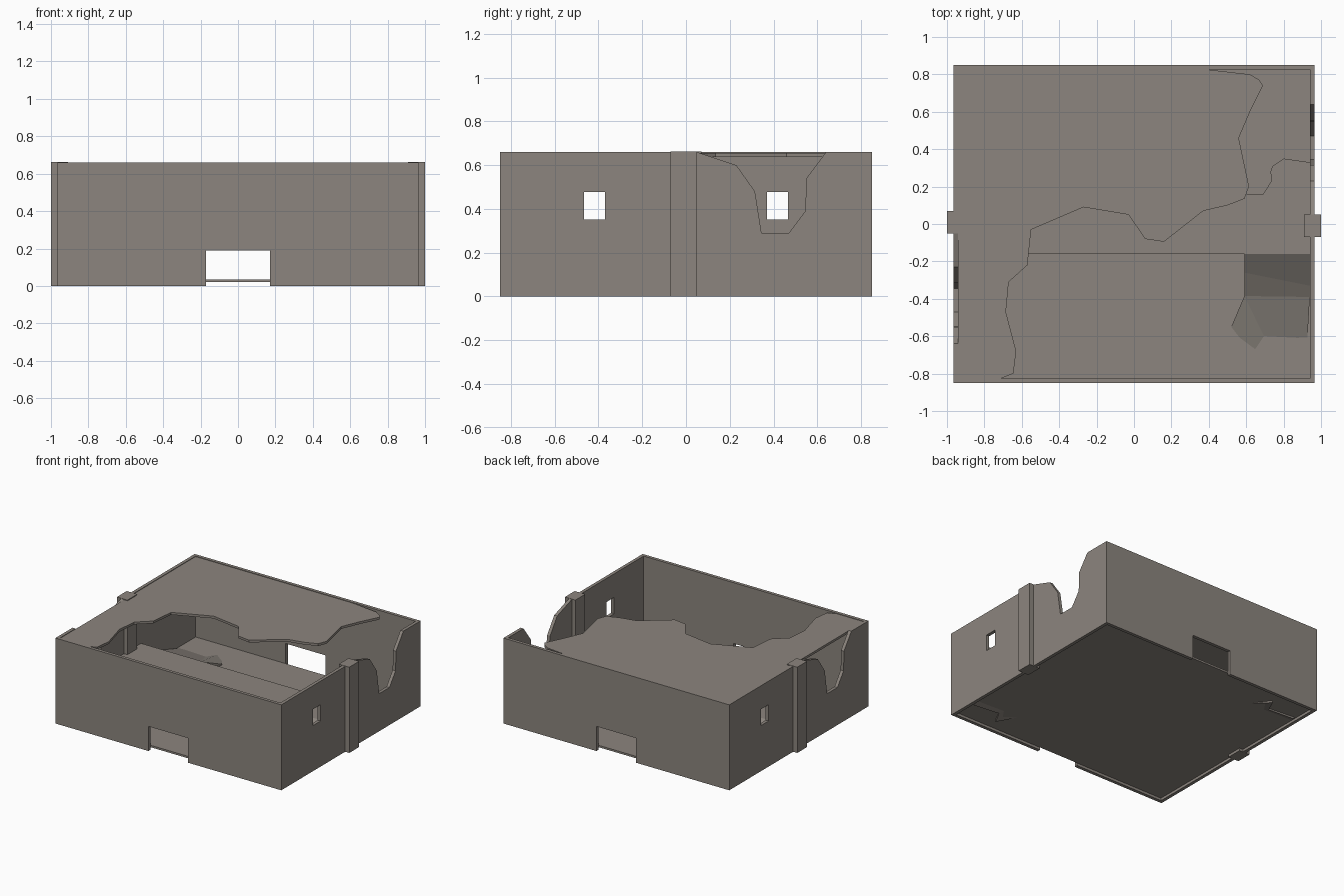
import bpy, bmesh
from mathutils import Matrix

if "Cube" in bpy.data.objects:
    bpy.data.objects.remove(bpy.data.objects["Cube"])

stone = bpy.data.materials.new("weathered grey stone")
stone.diffuse_color = (0.262, 0.235, 0.209, 1)
stone.use_nodes = True
stone.node_tree.nodes["Principled BSDF"].inputs["Base Color"].default_value = stone.diffuse_color


def finish(name, bm, mat=True):
    bmesh.ops.recalc_face_normals(bm, faces=bm.faces)
    me = bpy.data.meshes.new(name)
    bm.to_mesh(me)
    bm.free()
    ob = bpy.data.objects.new(name, me)
    bpy.context.collection.objects.link(ob)
    if mat:
        me.materials.append(stone)
    return ob


def prism(name, base, offset, mat=True):
    """Extrude a closed outline of 3D points along an offset."""
    bm = bmesh.new()
    f = bm.faces.new([bm.verts.new(p) for p in base])
    r = bmesh.ops.extrude_face_region(bm, geom=[f])
    new = [g for g in r["geom"] if isinstance(g, bmesh.types.BMVert)]
    bmesh.ops.translate(bm, vec=offset, verts=new)
    return finish(name, bm, mat)


def box(name, x0, x1, y0, y1, z0, z1, mat=True):
    base = [(x0, y0, z0), (x1, y0, z0), (x1, y1, z0), (x0, y1, z0)]
    return prism(name, base, (0, 0, z1 - z0), mat)


def slab(name, outline, z0, z1):
    return prism(name, [(x, y, z0) for x, y in outline], (0, 0, z1 - z0))


def cut(target, cutter):
    m = target.modifiers.new("cut", 'BOOLEAN')
    m.operation = 'DIFFERENCE'
    m.solver = 'EXACT'
    m.object = cutter
    bpy.context.view_layer.objects.active = target
    bpy.ops.object.modifier_apply(modifier=m.name)
    bpy.data.objects.remove(cutter, do_unlink=True)


X, Y, H = 0.965, 0.85, 0.66
XI, YI = 0.94, 0.825

# outer walls: hollow shell with doors, windows and crumbled side breaks
walls = box("outer_walls", -X, X, -Y, Y, 0, H)
cut(walls, box("inside", -XI, XI, -YI, YI, -0.2, 1, False))
cut(walls, box("doorways", -0.17, 0.17, -1.2, 1.2, -0.2, 0.19, False))
gap = [(0.05, 0.66), (0.23, 0.60), (0.315, 0.48), (0.345, 0.29), (0.47, 0.29),
       (0.545, 0.39), (0.55, 0.54), (0.64, 0.66), (0.64, 0.8), (0.05, 0.8)]
for s in (1, -1):
    y0, y1 = sorted((-0.465 * s, -0.37 * s))
    x0, x1 = sorted((0.9 * s, 1.1 * s))
    cut(walls, box("window", x0, x1, y0, y1, 0.352, 0.478, False))
    cut(walls, prism("break", [(0.9 * s, y * s, z) for y, z in gap], (0.2 * s, 0, 0), False))

# side pillars, one turned half round from the other
for s, side in ((1, "right"), (-1, "left")):
    x0, x1 = sorted((0.91 * s, 1.0 * s))
    y0, y1 = sorted((-0.07 * s, 0.05 * s))
    box(side + "_pillar", x0, x1, y0, y1, 0, 0.662)

# ground floor
box("ground_floor", -XI, XI, -YI, YI, 0.02, 0.035)

# middle walkway with broken corners
half = [(0.94, -0.16), (0.94, 0.33), (0.80, 0.35), (0.74, 0.31), (0.73, 0.28),
        (0.735, 0.23), (0.69, 0.16)]
slab("middle_walkway", half + [(-x, -y) for x, y in half], 0.222, 0.24)

# broken roof
edge = [(0.40, 0.825), (0.62, 0.80), (0.67, 0.77), (0.69, 0.74), (0.62, 0.60),
        (0.56, 0.46), (0.615, 0.20), (0.59, 0.135), (0.50, 0.10), (0.37, 0.07),
        (0.16, -0.095), (0.06, -0.08), (-0.03, 0.05), (-0.27, 0.09), (-0.55, -0.03),
        (-0.57, -0.22), (-0.67, -0.31), (-0.685, -0.47), (-0.63, -0.68),
        (-0.645, -0.80), (-0.71, -0.825)]
slab("broken_roof", [(-XI, -YI), (-XI, YI)] + edge, 0.638, 0.656)

# collapsed ramps bending down from the walkway to the floor
pts = [(0.59, -0.16, 0.24), (0.94, -0.16, 0.24), (0.59, -0.26, 0.175), (0.94, -0.33, 0.13),
       (0.59, -0.385, 0.105), (0.94, -0.39, 0.10), (0.71, -0.63, 0.025),
       (0.925, -0.65, 0.022), (0.52, -0.55, 0.042), (0.66, -0.73, 0.02)]
quads = [(0, 2, 3, 1), (2, 4, 5, 3), (4, 6, 7, 5), (4, 8, 9, 6)]
for turn, side in ((0, "right"), (3.14159265, "left")):
    bm = bmesh.new()
    vs = [bm.verts.new(p) for p in pts]
    fs = [bm.faces.new([vs[i] for i in q]) for q in quads]
    r = bmesh.ops.extrude_face_region(bm, geom=fs, use_keep_orig=True)
    new = [g for g in r["geom"] if isinstance(g, bmesh.types.BMVert)]
    bmesh.ops.translate(bm, vec=(0, 0, -0.016), verts=new)
    bmesh.ops.transform(bm, matrix=Matrix.Rotation(turn, 4, 'Z'), verts=bm.verts)
    finish(side + "_collapsed_ramp", bm)
